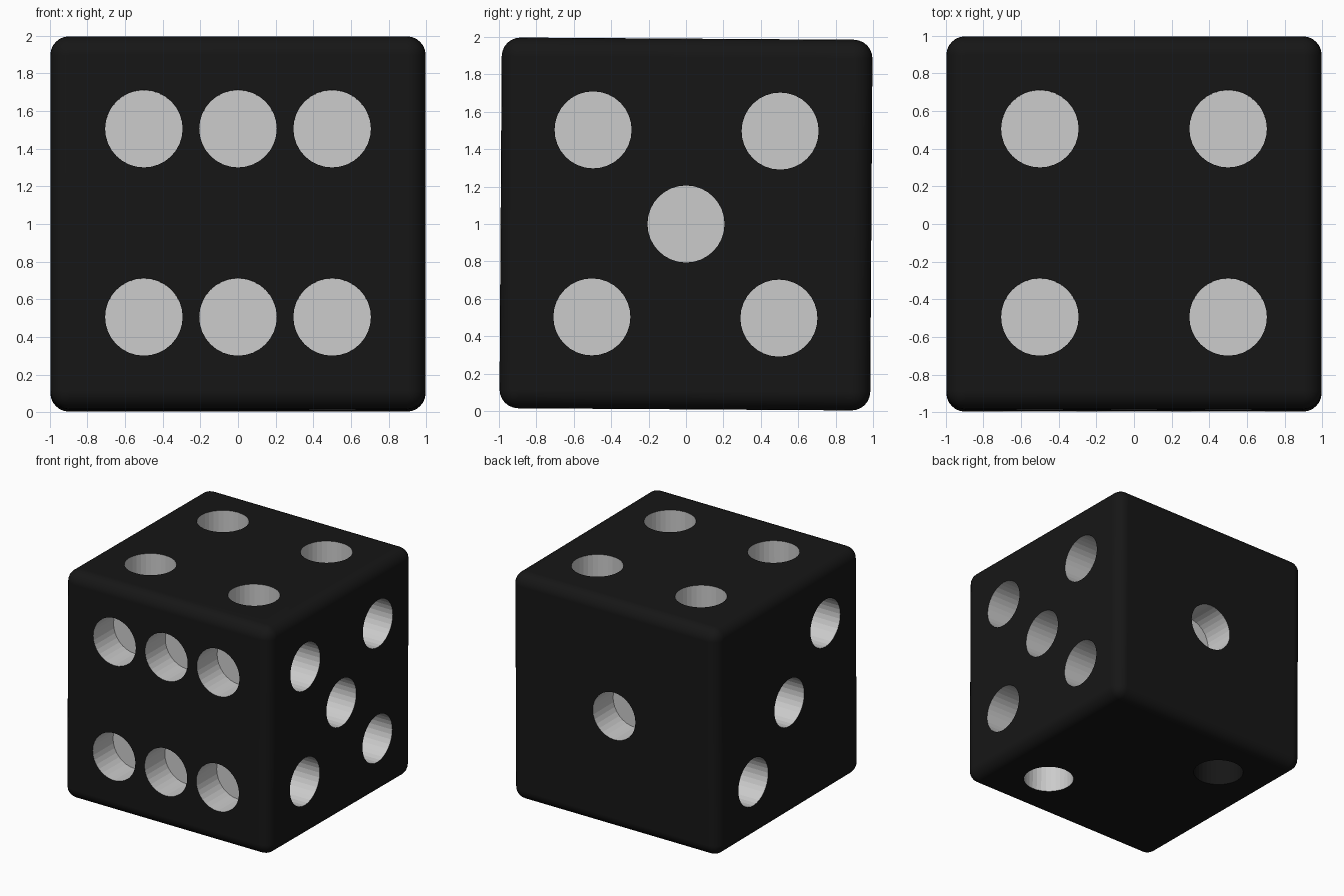
import bpy, bmesh
from mathutils import Matrix, Vector

if "Cube" in bpy.data.objects:
    bpy.data.objects.remove(bpy.data.objects["Cube"])

HALF = Vector((0.997, 0.991, 0.991))
PIP_R, DEPTH, OUT = 0.206, 0.28, 0.1
S = 0.5

# Pip layouts: (axis, side) -> positions on the two remaining axes, in x, y, z order
PIPS = {
    (1, -1): [(x, z) for x in (-S, 0, S) for z in (-S, S)],             # front: six
    (1, 1): [(0, 0)],                                                   # back: one
    (0, 1): [(y, z) for y in (-S, S) for z in (-S, S)] + [(0, 0)],      # right: five
    (0, -1): [(S, -S), (0, 0), (-S, S)],                                # left: three
    (2, 1): [(x, y) for x in (-S, S) for y in (-S, S)],                 # top: four
    (2, -1): [(S, -S), (-S, S)],                                        # bottom: two
}


def material(name, value):
    m = bpy.data.materials.new(name)
    m.diffuse_color = (value, value, value, 1)
    m.use_nodes = True
    m.node_tree.nodes["Principled BSDF"].inputs["Base Color"].default_value = m.diffuse_color
    return m


def new_object(name, bm):
    me = bpy.data.meshes.new(name)
    bm.to_mesh(me)
    bm.free()
    ob = bpy.data.objects.new(name, me)
    bpy.context.collection.objects.link(ob)
    return ob


# Rounded body
bm = bmesh.new()
bmesh.ops.create_cube(bm, size=2, matrix=Matrix.Diagonal((*HALF, 1)))
bmesh.ops.bevel(bm, geom=bm.edges[:], offset=0.1, segments=6, profile=0.5, affect='EDGES')
body = new_object("die_body", bm)
body.data.materials.append(material("black", 0.008))
body.data.materials.append(material("pip_grey", 0.8))

# Cylinder cutters for the pips
bm = bmesh.new()
for (axis, side), spots in PIPS.items():
    normal = Vector([side if i == axis else 0 for i in range(3)])
    turn = normal.to_track_quat('Z', 'Y').to_matrix().to_4x4()
    for spot in spots:
        c = list(spot)
        c.insert(axis, side * (HALF[axis] + (OUT - DEPTH) / 2))
        bmesh.ops.create_cone(bm, cap_ends=True, segments=32, radius1=PIP_R, radius2=PIP_R,
                              depth=DEPTH + OUT, matrix=Matrix.Translation(c) @ turn)
cutter = new_object("pip_cutter", bm)

# Drill the pips
cut = body.modifiers.new("pips", 'BOOLEAN')
cut.operation, cut.object, cut.solver = 'DIFFERENCE', cutter, 'EXACT'
bpy.context.view_layer.objects.active = body
body.select_set(True)
bpy.ops.object.modifier_apply(modifier=cut.name)
bpy.data.objects.remove(cutter)

# Smooth rounded edges, flat-shaded grey pips; one bottom pip stays black
bpy.ops.object.shade_smooth_by_angle(angle=0.6)
for p in body.data.polygons:
    c = p.center
    in_pip = max(abs(c[i]) / HALF[i] for i in range(3)) < 0.93
    black_pip = c.z < -0.68 and c.x < -0.25 and c.y > 0.25 and max(abs(c.x), abs(c.y)) < 0.71
    p.material_index = 1 if in_pip and not black_pip else 0
    if in_pip:
        p.use_smooth = False
wn = body.modifiers.new("normals", 'WEIGHTED_NORMAL')
wn.keep_sharp = True

# The die sits very slightly tilted
body.rotation_euler.x = -0.0065
body.location.z = 1
